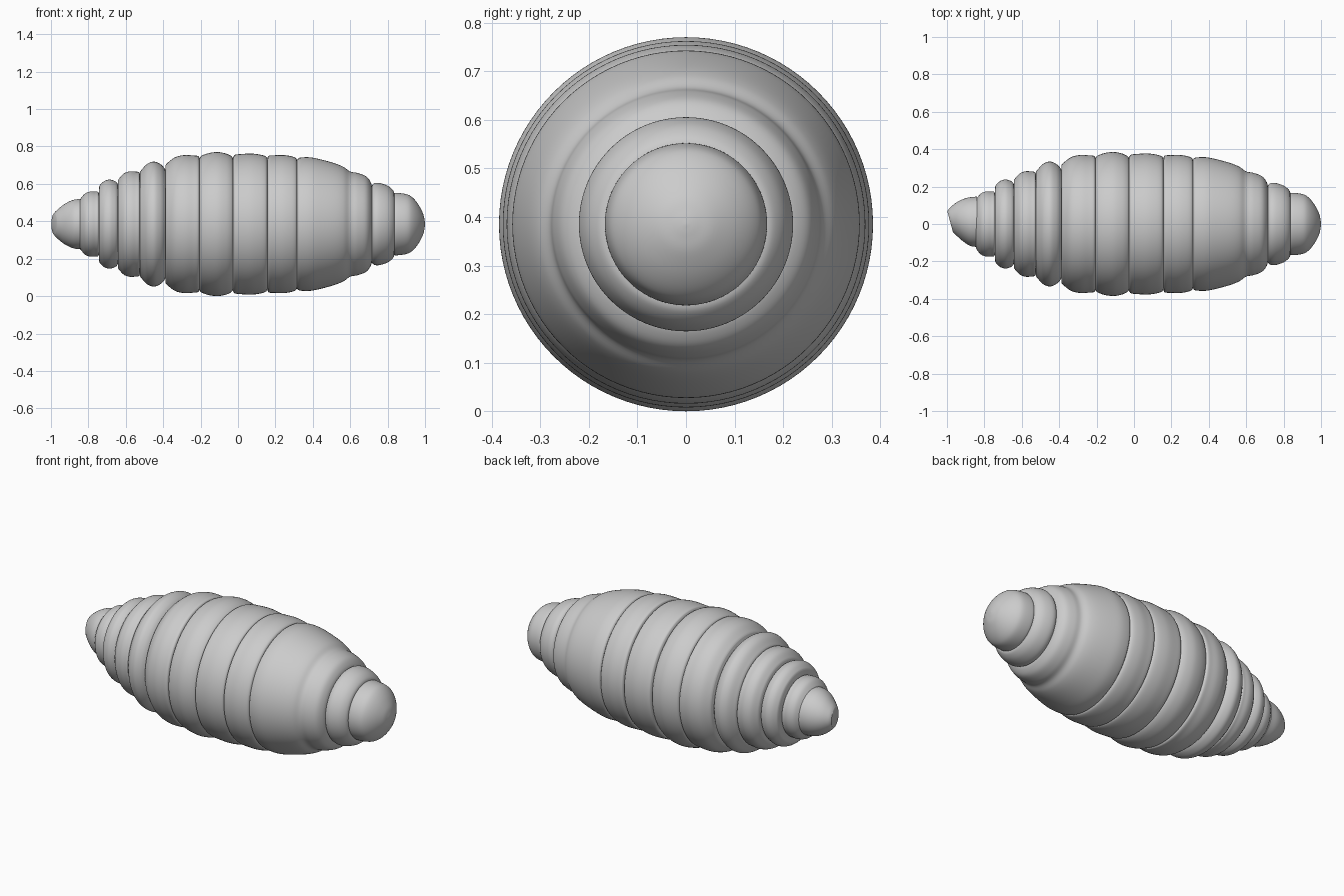
import bpy, bmesh, math
from mathutils import Vector

cube = bpy.data.objects.get("Cube")
if cube:
    bpy.data.objects.remove(cube, do_unlink=True)

AXIS_HEIGHT = 0.385
SIDES = 96

skin = bpy.data.materials.new("plain grey")
skin.use_nodes = True
grey = (0.6, 0.6, 0.6, 1)
skin.diffuse_color = grey
skin.node_tree.nodes["Principled BSDF"].inputs["Base Color"].default_value = grey


def smooth_profile(points, steps=5):
    """Catmull-Rom curve through (x, radius) points."""
    pts = [Vector(p) for p in points]
    pts = [pts[0] * 2 - pts[1]] + pts + [pts[-1] * 2 - pts[-2]]
    out = []
    for a, b, c, d in zip(pts, pts[1:], pts[2:], pts[3:]):
        for i in range(steps):
            t = i / steps
            out.append(0.5 * (2 * b + (c - a) * t + (2 * a - 5 * b + 4 * c - d) * t * t
                              + (3 * b - a - 3 * c + d) * t ** 3))
    return out + [pts[-2]]


def lathe(name, profile, bend=None):
    """Turn a profile around the lengthwise axis and cap both ends."""
    bm = bmesh.new()
    rings = []
    for x, r in profile:
        ring = []
        for i in range(SIDES):
            a = math.tau * i / SIDES
            co = Vector((x, r * math.cos(a), r * math.sin(a)))
            if bend:
                co = bend(co)
            ring.append(bm.verts.new(co + Vector((0, 0, AXIS_HEIGHT))))
        rings.append(ring)
    for low, high in zip(rings, rings[1:]):
        for i in range(SIDES):
            j = (i + 1) % SIDES
            bm.faces.new((low[i], low[j], high[j], high[i]))
    bm.faces.new(rings[0])
    bm.faces.new(rings[-1])
    bmesh.ops.recalc_face_normals(bm, faces=bm.faces)
    mesh = bpy.data.meshes.new(name)
    bm.to_mesh(mesh)
    bm.free()
    mesh.materials.append(skin)
    obj = bpy.data.objects.new(name, mesh)
    bpy.context.collection.objects.link(obj)
    bpy.ops.object.select_all(action='DESELECT')
    obj.select_set(True)
    bpy.context.view_layer.objects.active = obj
    bpy.ops.object.shade_smooth_by_angle(angle=math.radians(40))


def tilt_tip(co):
    """Lean the blunt tip sideways so that its flat end is slanted."""
    f = min(1, max(0, (-0.86 - co.x) / 0.12))
    return Vector((co.x - 0.27 * f * co.y, co.y + 0.012, co.z))


# Slanted tail tip
lathe("tail_tip", smooth_profile([(-0.983, 0.055), (-0.968, 0.073), (-0.93, 0.105),
                                  (-0.885, 0.128), (-0.84, 0.135)]), tilt_tip)

# Bulging body rings: start, end, start radius, middle radius, end radius
segments = [
    (-0.845, -0.743, 0.140, 0.174, 0.172),
    (-0.743, -0.642, 0.210, 0.238, 0.222),
    (-0.642, -0.524, 0.245, 0.282, 0.278),
    (-0.524, -0.387, 0.290, 0.334, 0.300),
    (-0.387, -0.205, 0.328, 0.369, 0.364),
    (-0.205, -0.026, 0.366, 0.385, 0.363),
    (-0.026, 0.157, 0.371, 0.377, 0.362),
    (0.157, 0.316, 0.366, 0.369, 0.354),
]
for n, (x0, x1, r0, rm, r1) in enumerate(segments):
    w = x1 - x0
    lathe(f"body_ring_{n + 1}", smooth_profile([
        (x0, r0 - 0.012), (x0 + 0.06 * w, r0), (x0 + 0.28 * w, r0 + 0.72 * (rm - r0)),
        (x0 + 0.55 * w, rm), (x0 + 0.8 * w, rm * 0.6 + r1 * 0.4),
        (x0 + 0.95 * w, r1), (x1, r1 - 0.012)]))

# Long shoulder with a soft fold
lathe("shoulder", smooth_profile([(0.316, 0.345), (0.33, 0.355), (0.385, 0.357),
                                  (0.45, 0.344), (0.52, 0.324), (0.565, 0.305), (0.6, 0.281),
                                  (0.64, 0.273), (0.685, 0.255), (0.709, 0.225), (0.718, 0.195)]))

# Neck ring and rounded head
lathe("neck_ring", smooth_profile([(0.712, 0.19), (0.722, 0.214), (0.752, 0.22),
                                   (0.8, 0.205), (0.83, 0.18), (0.838, 0.155)]))
lathe("head", smooth_profile([(0.832, 0.16), (0.845, 0.167), (0.9, 0.16), (0.932, 0.143),
                              (0.963, 0.107), (0.988, 0.06), (0.997, 0.025), (1, 0.002)]))
